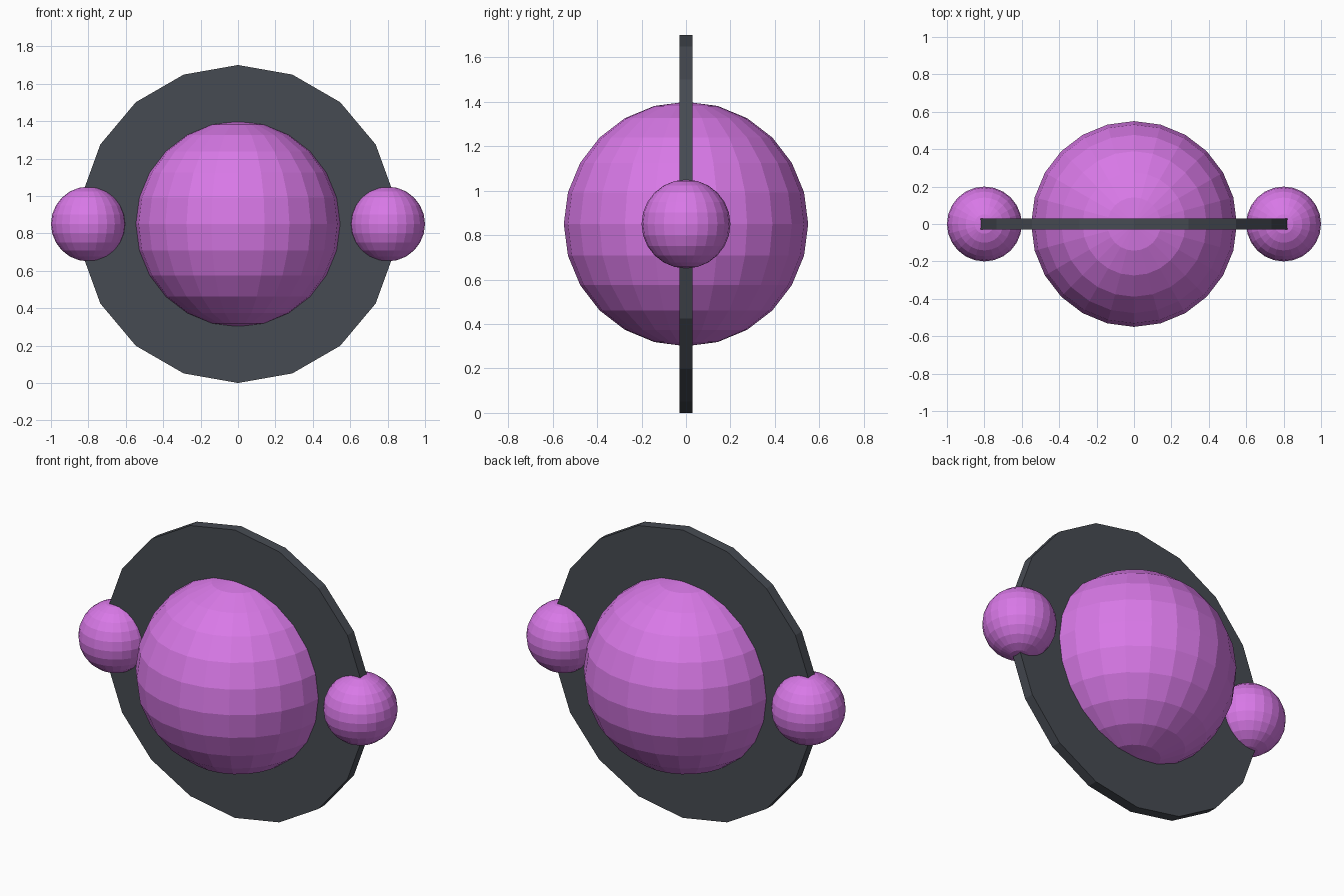
import bpy
import math

if "Cube" in bpy.data.objects:
    bpy.data.objects.remove(bpy.data.objects["Cube"])


def material(name, color):
    mat = bpy.data.materials.new(name)
    mat.diffuse_color = color
    mat.use_nodes = True
    mat.node_tree.nodes["Principled BSDF"].inputs["Base Color"].default_value = mat.diffuse_color
    return mat


purple = material("purple", (0.69, 0.19, 0.80, 1))
dark = material("dark_grey", (0.062, 0.070, 0.085, 1))
CENTRE_Z = 0.85


def ball(name, x, radius):
    bpy.ops.mesh.primitive_uv_sphere_add(segments=24, ring_count=12, radius=radius,
                                         location=(x, 0, CENTRE_Z))
    obj = bpy.context.object
    obj.name = name
    obj.data.materials.append(purple)


# upright 18-sided disc, one corner at the top
bpy.ops.mesh.primitive_cylinder_add(vertices=18, radius=0.85, depth=0.06,
                                    location=(0, 0, CENTRE_Z),
                                    rotation=(math.pi / 2, 0, 0))
disc = bpy.context.object
disc.name = "disc"
disc.data.materials.append(dark)

# large ball through the middle, small balls on both rims
ball("centre_ball", 0, 0.55)
for side, label in ((-1, "left"), (1, "right")):
    ball(label + "_ball", side * 0.8, 0.2)
